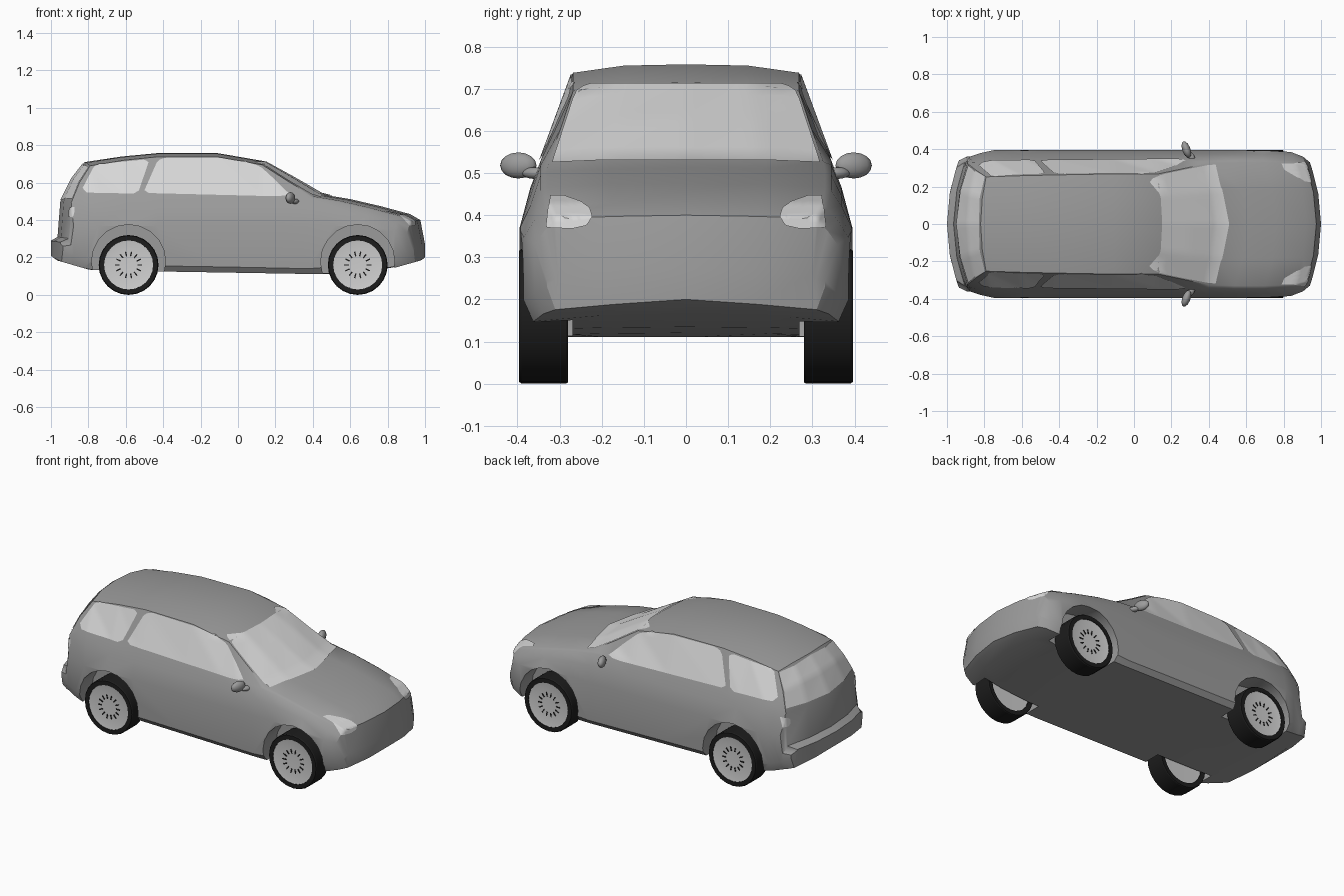
import bpy, bmesh, math
from mathutils import Vector, Matrix
from mathutils.bvhtree import BVHTree

if "Cube" in bpy.data.objects:
    bpy.data.objects.remove(bpy.data.objects["Cube"])


def material(name, v):
    m = bpy.data.materials.new(name)
    m.diffuse_color = (v, v, v, 1)
    m.use_nodes = True
    m.node_tree.nodes["Principled BSDF"].inputs["Base Color"].default_value = m.diffuse_color
    return m


PAINT = material("grey paint", 0.33)
GLASS = material("pale glass", 0.68)
RUBBER = material("black rubber", 0.012)
METAL = material("light metal", 0.62)


def finish(name, bm, mat, angle=30):
    bmesh.ops.recalc_face_normals(bm, faces=bm.faces)
    me = bpy.data.meshes.new(name)
    bm.to_mesh(me)
    bm.free()
    me.materials.append(mat)
    ob = bpy.data.objects.new(name, me)
    bpy.context.collection.objects.link(ob)
    smooth(ob, angle)
    return ob


def smooth(ob, angle=30):
    bpy.ops.object.select_all(action='DESELECT')
    ob.select_set(True)
    bpy.context.view_layer.objects.active = ob
    bpy.ops.object.shade_smooth_by_angle(angle=math.radians(angle))


def interp(table, x):
    for (x0, v0), (x1, v1) in zip(table, table[1:]):
        if x <= x1:
            return v0 + (v1 - v0) * max(0, x - x0) / (x1 - x0)
    return table[-1][1]


# Body: stations of (x, top height, half width, top edge half width, plan bow)
STATIONS = [(-1.0, .29, .34, .30, .06), (-.965, .31, .36, .33, .06), (-.95, .50, .36, .325, .06),
            (-.89, .62, .38, .29, .055), (-.82, .71, .395, .252, .05), (-.62, .74, .395, .258, .02),
            (-.43, .758, .395, .262, 0), (-.11, .758, .395, .268, 0), (.14, .715, .395, .268, .015),
            (.30, .627, .395, .297, .04), (.46, .535, .395, .326, .06), (.60, .512, .395, .33, .06),
            (.76, .475, .395, .33, .06), (.92, .432, .385, .325, .06), (.975, .40, .36, .31, .06),
            (1.0, .27, .33, .30, .06)]
BOTTOM = [(-1, .21), (-.97, .185), (-.78, .13), (-.4, .125), (.48, .11), (.82, .14), (.98, .185), (1, .2)]


def section(x, top, w, e, bow):
    edge = top - (.02 if top > .6 else .008)
    low = interp(BOTTOM, x)
    wide = min(.37, low + .7 * (edge - low))
    belt = min(.53, edge - .008)
    half = [(0, None), (.5 * w, None), (.94 * w, None), (w, low + .03), (w, wide),
            (.935 * w, wide + .6 * (belt - wide)), (max(.873 * w, e + .004), belt),
            (e, edge), (.55 * e, top - .003), (0, top)]
    pts = []
    for y, z in half:
        px = x - math.copysign(bow, x) * (y / .33) ** 2
        if abs(x) < .2:
            px = x - bow * (y / .33) ** 2 * (1 if x > 0 else -1)
        pts.append(Vector((px, y, interp(BOTTOM, px) if z is None else z)))
    return pts + [Vector((p.x, -p.y, p.z)) for p in pts[8:0:-1]]


bm = bmesh.new()
rings = [[bm.verts.new(p) for p in section(*s)] for s in STATIONS]
for a, b in zip(rings, rings[1:]):
    for i in range(18):
        j = (i + 1) % 18
        bm.faces.new((a[i], a[j], b[j], b[i]))
for r in (rings[0], rings[-1]):
    for idx in ((0, 1, 8, 9), (1, 2, 7, 8), (2, 3, 4, 5, 6, 7)):
        bm.faces.new([r[i] for i in idx])
        bm.faces.new([r[(18 - i) % 18] for i in idx])
bmesh.ops.recalc_face_normals(bm, faces=bm.faces)
bm.normal_update()
skin = BVHTree.FromBMesh(bm)
body = finish("body", bm, PAINT)


# Lathe around the y axis from (radius, y) points
def lathe(name, profile, cx, cz, side, mat, n=24):
    bm = bmesh.new()
    loops = []
    for k in range(n):
        a = 2 * math.pi * k / n
        loops.append([bm.verts.new((cx + r * math.cos(a), side * y, cz + r * math.sin(a))) for r, y in profile])
    m = len(profile)
    for k in range(n):
        a, b = loops[k], loops[(k + 1) % n]
        for i in range(m):
            j = (i + 1) % m
            bm.faces.new((a[i], a[j], b[j], b[i]))
    bmesh.ops.remove_doubles(bm, verts=bm.verts, dist=1e-5)
    bmesh.ops.dissolve_degenerate(bm, edges=bm.edges, dist=1e-6)
    return finish(name, bm, mat)


# Wheels and their arches
for cx, end in ((.64, "front"), (-.585, "rear")):
    for s, side in ((1, "left"), (-1, "right")):
        bm = bmesh.new()
        bmesh.ops.create_cone(bm, cap_ends=True, segments=20, radius1=.198, radius2=.198, depth=.3,
                              matrix=Matrix.Translation((cx, s * .42, .178)) @ Matrix.Rotation(math.pi / 2, 4, 'X'))
        cutter = finish("arch_cutter", bm, PAINT)
        cutter.hide_render = True
        mod = body.modifiers.new("arch", 'BOOLEAN')
        mod.operation = 'DIFFERENCE'
        mod.solver = 'EXACT'
        mod.object = cutter
        bpy.context.view_layer.objects.active = body
        bpy.ops.object.modifier_apply(modifier=mod.name)
        bpy.data.objects.remove(cutter)

        tag = f"{end}_{side}"
        lathe(tag + "_tyre", [(.13, .282), (.157, .28), (.16, .285), (.16, .39), (.156, .396), (.131, .396)],
              cx, .16, s, RUBBER)
        lathe(tag + "_rim", [(0, .29), (.132, .288), (.132, .393), (.122, .391), (.06, .388), (0, .387)],
              cx, .16, s, METAL)
        # Dark slots around the hub
        bm = bmesh.new()
        for k in range(14):
            bmesh.ops.create_cube(bm, size=1, matrix=Matrix.Translation((cx, s * .388, .16))
                                  @ Matrix.Rotation(2 * math.pi * k / 14, 4, 'Y')
                                  @ Matrix.Translation((.06, 0, 0)) @ Matrix.Diagonal((.025, .005, .007, 1)))
        finish(tag + "_rim_slots", bm, RUBBER)
smooth(body)


# Panels laid on the body: a grid between two outlines, projected along an axis
def resample(line, t):
    pts = [Vector(p) for p in line]
    d = [0]
    for a, b in zip(pts, pts[1:]):
        d.append(d[-1] + (b - a).length)
    return Vector([interp(list(zip(d, [p[k] for p in pts])), t * d[-1]) for k in (0, 1)])


def panel(name, bottom, top, axis, sign, cols=28, rows=12, flip=1):
    bm = bmesh.new()
    grid = []
    for j in range(rows + 1):
        row = []
        for i in range(cols + 1):
            u, z = resample(bottom, i / cols).lerp(resample(top, i / cols), j / rows)
            u *= flip
            start = Vector((2 * sign, u, z)) if axis == 'x' else Vector((u, 2 * sign, z))
            ray = Vector((-sign, 0, 0)) if axis == 'x' else Vector((0, -sign, 0))
            hit, normal, _, _ = skin.ray_cast(start, ray)
            row.append(bm.verts.new(hit + normal * .004) if hit else None)
        grid.append(row)
    for a, b in zip(grid, grid[1:]):
        for i in range(cols):
            quad = (a[i], a[i + 1], b[i + 1], b[i])
            if all(quad):
                f = bm.faces.new(quad)
    bm.normal_update()
    out = Vector((sign, 0, 0)) if axis == 'x' else Vector((0, sign, 0))
    ob_faces = list(bm.faces)
    if sum(f.normal.dot(out) for f in ob_faces) < 0:
        bmesh.ops.reverse_faces(bm, faces=ob_faces)
    me = bpy.data.meshes.new(name)
    bm.to_mesh(me)
    bm.free()
    me.materials.append(GLASS)
    ob = bpy.data.objects.new(name, me)
    bpy.context.collection.objects.link(ob)
    smooth(ob)


panel("windscreen", [(-.318, .522), (-.2, .527), (.2, .527), (.318, .522)],
      [(-.268, .675), (-.257, .698), (-.23, .71), (.23, .71), (.257, .698), (.268, .675)], 'x', 1)
panel("rear_window", [(-.315, .515), (0, .505), (.315, .515)],
      [(-.253, .685), (0, .702), (.253, .685)], 'x', -1)

for s, side in ((1, "left"), (-1, "right")):
    panel(side + "_door_window", [(-.50, .558), (-.48, .543), (.20, .526), (.25, .53), (.275, .537)],
          [(-.435, .705), (-.415, .725), (-.38, .734), (-.1, .732), (.04, .712), (.12, .685), (.2, .612)], 'y', s)
    panel(side + "_quarter_window", [(-.83, .57), (-.81, .545), (-.56, .54), (-.53, .556)],
          [(-.77, .685), (-.745, .698), (-.50, .722), (-.478, .708)], 'y', s)
    panel(side + "_headlamp", [(.222, .395), (.235, .375), (.27, .367), (.33, .37)],
          [(.228, .415), (.25, .43), (.29, .444), (.322, .444)], 'x', 1, flip=s)
    panel(side + "_tail_lamp", [(.30, .43), (.315, .415), (.345, .415)],
          [(.30, .45), (.315, .465), (.338, .47)], 'x', -1, flip=s)

    # Door mirror: pod with a short arm
    bm = bmesh.new()
    for loc, scale, rot in (((.28, .398, .518), (.022, .046, .031), .35), ((.305, .36, .5), (.018, .032, .014), .5)):
        bmesh.ops.create_uvsphere(bm, u_segments=14, v_segments=8, radius=1,
                                  matrix=Matrix.Translation((loc[0], s * loc[1], loc[2]))
                                  @ Matrix.Rotation(s * rot, 4, 'Z') @ Matrix.Diagonal((*scale, 1)))
    finish(side + "_mirror", bm, PAINT, 60)
